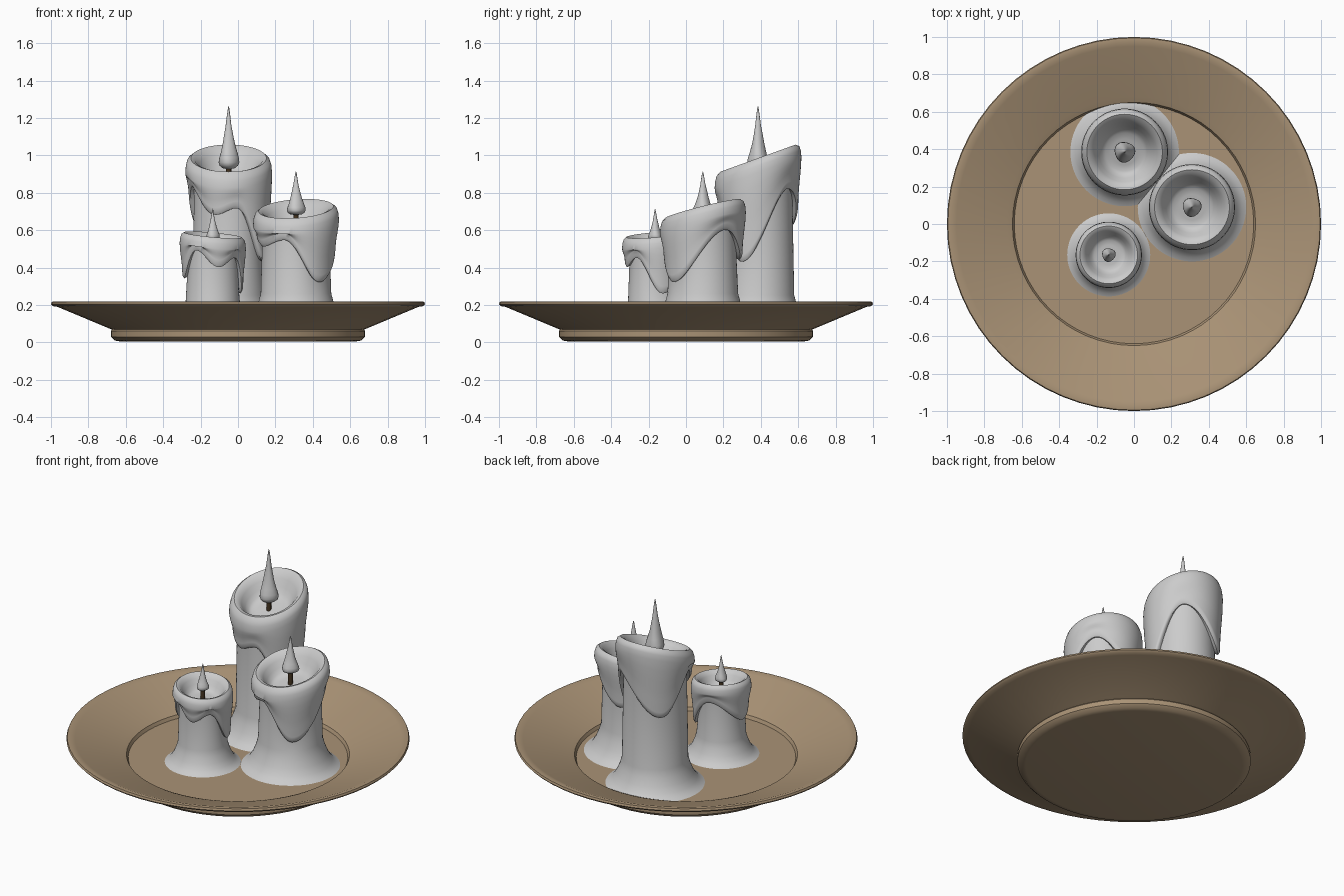
import bpy, bmesh, math

if "Cube" in bpy.data.objects:
    bpy.data.objects.remove(bpy.data.objects["Cube"])

def material(name, rgb):
    m = bpy.data.materials.new(name)
    m.diffuse_color = (*rgb, 1)
    m.use_nodes = True
    m.node_tree.nodes["Principled BSDF"].inputs["Base Color"].default_value = m.diffuse_color
    return m

tan = material("tan_clay", (0.40, 0.29, 0.18))
brown = material("dark_wick", (0.06, 0.035, 0.015))
FLOOR = 0.085

def skin(name, profile_at, n, loc=(0, 0), mat=None, angle=40):
    """Surface of revolution whose (r, z) profile may vary with the angle; both ends are capped."""
    bm = bmesh.new()
    cols = []
    for i in range(n):
        a = 2 * math.pi * i / n
        cols.append([bm.verts.new((loc[0] + r * math.cos(a), loc[1] + r * math.sin(a), z))
                     for r, z in profile_at(a)])
    for i in range(n):
        p, q = cols[i], cols[(i + 1) % n]
        for k in range(len(p) - 1):
            bm.faces.new((p[k], q[k], q[k + 1], p[k + 1]))
    bm.faces.new([c[0] for c in reversed(cols)])
    bm.faces.new([c[-1] for c in cols])
    bmesh.ops.recalc_face_normals(bm, faces=bm.faces)
    me = bpy.data.meshes.new(name)
    bm.to_mesh(me)
    bm.free()
    ob = bpy.data.objects.new(name, me)
    bpy.context.collection.objects.link(ob)
    if mat:
        me.materials.append(mat)
    bpy.ops.object.select_all(action='DESELECT')
    ob.select_set(True)
    bpy.context.view_layer.objects.active = ob
    bpy.ops.object.shade_smooth_by_angle(angle=math.radians(angle))
    return ob

def drip_height(keys, deg):
    """Smooth periodic interpolation of (degrees, z) keys for the lower wax edge."""
    keys = sorted((d % 360, z) for d, z in keys)
    keys = [(keys[-1][0] - 360, keys[-1][1])] + keys + [(keys[0][0] + 360, keys[0][1])]
    for (d0, z0), (d1, z1) in zip(keys, keys[1:]):
        if d0 <= deg <= d1:
            t = (1 - math.cos(math.pi * (deg - d0) / (d1 - d0))) / 2
            return z0 + (z1 - z0) * t

def candle(name, loc, col, rim, flare, top, tilt, keys, flame):
    def profile(a):
        zb = drip_height(keys, math.degrees(a) % 360)
        slope = tilt[0] * math.cos(a) + tilt[1] * math.sin(a)
        w = flare - col
        # flared foot and column
        pts = [(col + w * f, FLOOR + w * h) for f, h in
               ((1, 0), (.8, .12), (.58, .35), (.38, .7), (.2, 1.15), (.08, 1.6))]
        pts += [(col, zb - .012), (col, zb)]
        # overhanging wax edge, swelling up to the rim
        b = (rim - col) * .65
        pts += [(col + b * .6, zb - .008), (col + b * .95, zb + .008), (col + b, zb + .03)]
        z1 = top - .075 * rim / .23 + slope * rim
        for t in (.2, .4, .6, .8, 1):
            s = t * t * (3 - 2 * t)
            pts.append((col + b + (rim - col - b) * s, zb + .03 + (z1 - zb - .03) * t))
        # rounded rim and melted bowl
        for f, d in ((.985, -.04), (.95, -.015), (.87, 0), (.78, -.008), (.69, -.035),
                     (.6, -.07), (.52, -.095), (.44, -.108), (.3, -.11), (.05, -.11)):
            pts.append((rim * f, top + d * rim / .23 + slope * rim * f))
        return pts
    skin(name + "_candle", profile, 96, loc, angle=50)

    z0, z1, fr = flame
    fl = [(.05, 0), (.6, .02), (.9, .06), (1, .11), (.95, .18), (.78, .28), (.6, .4),
          (.43, .55), (.27, .7), (.16, .85), (.08, .95), (.01, 1)]
    skin(name + "_flame", lambda a: [(fr * f * (1 + .06 * math.sin(3 * a + 6 * h)), z0 + (z1 - z0) * h)
                                     for f, h in fl], 24, loc)
    skin(name + "_wick", lambda a: [(.014, top - .13), (.014, z0 + .02)], 10, loc, brown)

# shallow plate with wide sloping rim
plate = [(.005, .005), (.63, .005), (.66, .01), (.68, .03), (.68, .06), (.672, .068), (.69, .075),
         (.965, .19), (.99, .194), (1, .205), (.995, .217), (.975, .219), (.95, .21),
         (.68, .118), (.65, .105), (.64, FLOOR), (.005, FLOOR)]
skin("plate", lambda a: plate, 64, mat=tan)

candle("tall", (-.05, .385), .185, .232, .29, .985, (0, .36),
       [(-165, .84), (-110, .69), (-78, .725), (-25, .44), (52, .83), (135, .60)], (.925, 1.265, .055))
candle("middle", (.31, .09), .18, .23, .29, .715, (.07, .25),
       [(-150, .52), (-108, .555), (-52, .33), (38, .61), (102, .45), (170, .58)], (.68, .915, .05))
candle("small", (-.135, -.165), .138, .177, .222, .575, (-.09, .08),
       [(-175, .35), (-125, .50), (-78, .41), (-40, .46), (15, .27), (100, .48)], (.545, .715, .036))
